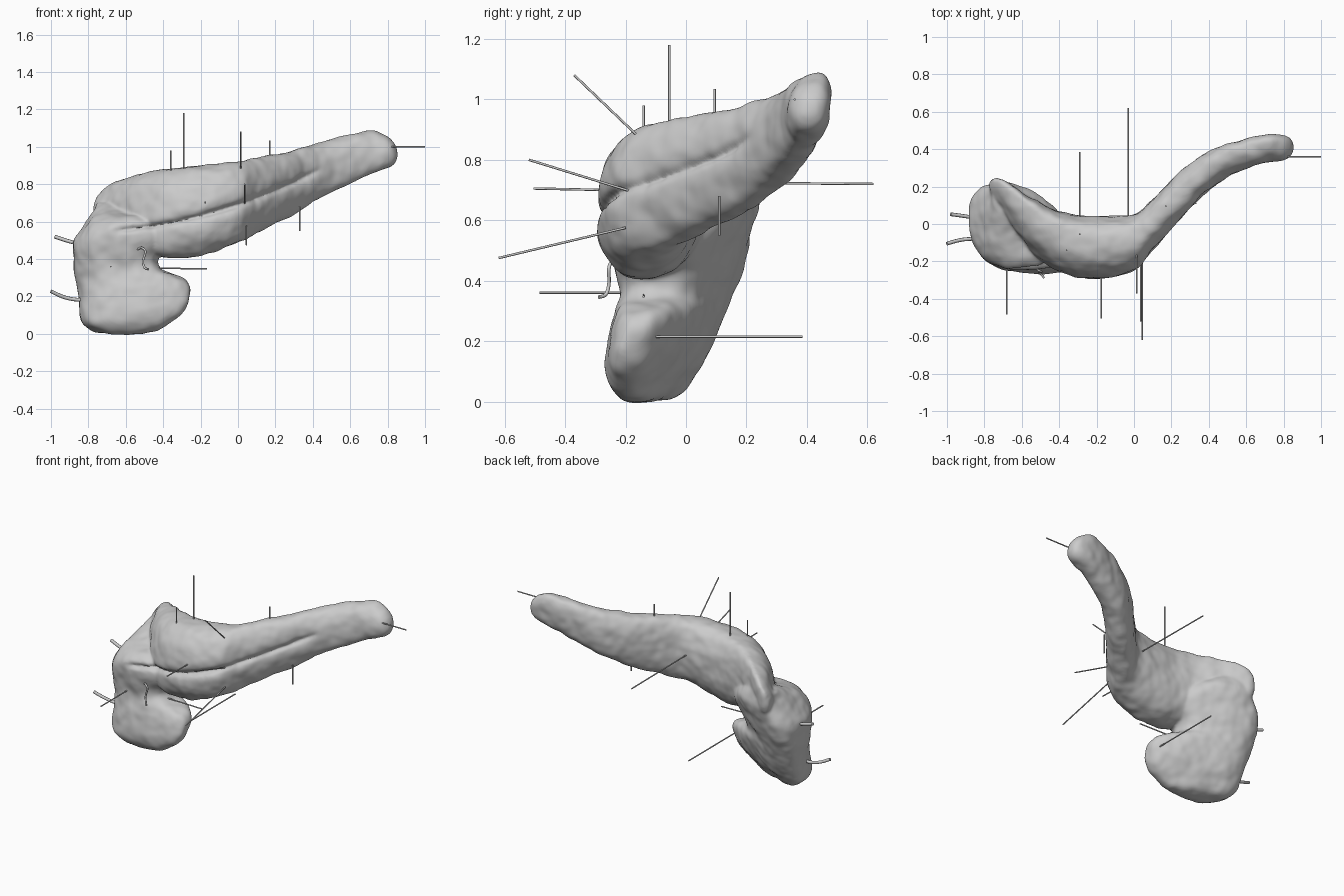
import bpy, bmesh, math


def spline(rows, steps):
    """Catmull-Rom interpolation of tuples."""
    out = []
    for i in range(len(rows) - 1):
        p = [rows[max(0, min(len(rows) - 1, i + k))] for k in (-1, 0, 1, 2)]
        for s in range(steps):
            t = s / steps
            out.append([0.5 * (2 * b + (c - a) * t + (2 * a - 5 * b + 4 * c - d) * t * t
                               + (3 * b - a - 3 * c + d) * t ** 3) for a, b, c, d in zip(*p)])
    return out + [list(rows[-1])]


def power(v, e):
    return math.copysign(abs(v) ** e, v)


def groove(x, z):
    """Depth of the long furrow on the front of the gland."""
    fade = max(0, min(1, (x + 0.68) / 0.12, (0.45 - x) / 0.12))
    d = z - (0.69 + 0.34 * x + 0.2 * x * x)
    return fade * (0.014 * math.exp(-(d / 0.04) ** 2) + 0.035 * math.exp(-(d / 0.012) ** 2))


def loft(bm, rings):
    vs = [[bm.verts.new(p) for p in r] for r in rings]
    n = len(vs[0])
    for a, b in zip(vs, vs[1:]):
        for i in range(n):
            bm.faces.new((a[i], a[(i + 1) % n], b[(i + 1) % n], b[i]))
    bm.faces.new(vs[0])
    bm.faces.new(vs[-1])


N = 120
ANGLES = [2 * math.pi * i / N for i in range(N)]

# body and tail: x, front y, back y, bottom z, top z
body = [(-0.77, 0.15, 0.22, 0.60, 0.69), (-0.74, 0.12, 0.235, 0.53, 0.75),
        (-0.68, 0.03, 0.215, 0.48, 0.80), (-0.55, -0.14, 0.13, 0.45, 0.85),
        (-0.4, -0.255, 0.065, 0.41, 0.88), (-0.2, -0.295, 0.04, 0.42, 0.90),
        (0.0, -0.25, 0.05, 0.49, 0.92), (0.1, -0.14, 0.135, 0.54, 0.94),
        (0.2, -0.03, 0.235, 0.59, 0.96), (0.3, 0.08, 0.32, 0.64, 0.985), (0.4, 0.18, 0.385, 0.70, 1.01),
        (0.55, 0.28, 0.44, 0.785, 1.055), (0.7, 0.33, 0.475, 0.85, 1.085),
        (0.78, 0.34, 0.475, 0.875, 1.065), (0.83, 0.36, 0.46, 0.905, 1.03), (0.85, 0.39, 0.43, 0.95, 0.99)]
# head: z, left x, right x, middle y, back and front half thickness
head = [(0.0, -0.68, -0.56, -0.14, 0.03, 0.03), (0.015, -0.77, -0.44, -0.14, 0.07, 0.075),
        (0.06, -0.835, -0.36, -0.135, 0.1, 0.115), (0.13, -0.85, -0.29, -0.12, 0.13, 0.14),
        (0.22, -0.85, -0.255, -0.095, 0.14, 0.155), (0.29, -0.865, -0.285, -0.07, 0.145, 0.16),
        (0.35, -0.875, -0.41, -0.04, 0.155, 0.175), (0.42, -0.88, -0.42, -0.025, 0.175, 0.2),
        (0.5, -0.875, -0.36, -0.02, 0.185, 0.225), (0.57, -0.83, -0.36, -0.01, 0.195, 0.235),
        (0.62, -0.795, -0.4, 0.02, 0.175, 0.2), (0.66, -0.77, -0.47, 0.07, 0.13, 0.12),
        (0.7, -0.755, -0.55, 0.12, 0.08, 0.06)]

bm = bmesh.new()
rings = []
for x, y0, y1, z0, z1 in spline(body, 8):
    ring = []
    # the section leans back, more so at both ends
    lean = 0.13 + 0.3 * max(0, min(1, (-0.3 - x) / 0.3)) + 0.12 * max(0, min(1, (x - 0.3) / 0.3))
    for a in ANGLES:
        c, s = math.cos(a), math.sin(a)
        z = (z0 + z1) / 2 + (z1 - z0) / 2 * power(s, 0.9)
        y = (y0 + y1) / 2 - (y1 - y0) / 2 * power(c, 0.85 if c > 0 else 0.75)
        y += lean * (z - (z0 + z1) / 2) * (1 - 0.6 * abs(c))
        ring.append((x, y + (groove(x, z) if c > 0 else 0), z))
    rings.append(ring)
loft(bm, rings)
rings = []
for z, x0, x1, ym, hb, hf in spline(head, 8):
    ring = []
    for a in ANGLES:
        c, s = math.cos(a), math.sin(a)
        dx = (x1 - x0) / 2 * power(c, 0.8)
        x = (x0 + x1) / 2 + dx
        # the front bulges evenly, the flat back slopes away to the left
        y = ym - 0.27 * dx + (hb * power(s, 0.7) if s > 0 else hf * power(s, 0.8))
        y += dx * (0.2 * max(0, -s) - 0.14 * max(0, s))
        ring.append((x, y + (groove(x, z) if s < 0 else 0), z))
    rings.append(ring)
loft(bm, rings)
bmesh.ops.recalc_face_normals(bm, faces=bm.faces)
me = bpy.data.meshes.new("gland")
bm.to_mesh(me)
bm.free()
gland = bpy.data.objects.new("gland", me)
bpy.context.collection.objects.link(gland)

# fuse the two parts, soften the joint and add slight lobes
rm = gland.modifiers.new("fuse", 'REMESH')
rm.mode = 'VOXEL'
rm.voxel_size = 0.009
rm.use_smooth_shade = True
sm = gland.modifiers.new("soften", 'SMOOTH')
sm.factor = 0.5
sm.iterations = 7
tex = bpy.data.textures.new("lobes", 'CLOUDS')
tex.noise_scale = 0.11
tex.noise_depth = 1
dp = gland.modifiers.new("lobes", 'DISPLACE')
dp.texture = tex
dp.texture_coords = 'LOCAL'
dp.strength = 0.018
dp.mid_level = 0.45


def tube(name, pts, r):
    cu = bpy.data.curves.new(name, 'CURVE')
    cu.dimensions = '3D'
    cu.bevel_depth = r
    cu.bevel_resolution = 2
    cu.use_fill_caps = True
    path = spline(pts, 6) if len(pts) > 2 else pts
    sp = cu.splines.new('POLY')
    sp.points.add(len(path) - 1)
    for p, co in zip(sp.points, path):
        p.co = (*co, 1)
    ob = bpy.data.objects.new(name, cu)
    bpy.context.collection.objects.link(ob)


# straight pointer pins
pins = [((0.82, 0.36, 1.0), (1.0, 0.36, 1.0)),
        ((-0.29, -0.055, 0.86), (-0.29, -0.055, 1.18)),
        ((-0.29, -0.1, 0.215), (-0.29, 0.385, 0.215)),
        ((-0.03, 0.0, 0.725), (-0.03, 0.62, 0.72)),
        ((-0.36, -0.14, 0.86), (-0.36, -0.14, 0.98)),
        ((0.17, 0.095, 0.93), (0.17, 0.095, 1.035)),
        ((0.015, -0.14, 0.86), (0.015, -0.37, 1.08)),
        ((0.035, -0.18, 0.695), (0.035, -0.52, 0.8)),
        ((0.045, -0.2, 0.575), (0.045, -0.62, 0.475)),
        ((-0.175, -0.26, 0.7), (-0.175, -0.505, 0.705)),
        ((0.33, 0.11, 0.68), (0.33, 0.11, 0.55)),
        ((-0.44, -0.14, 0.352), (-0.165, -0.14, 0.347)),
        ((-0.68, -0.18, 0.36), (-0.68, -0.485, 0.36))]
for i, p in enumerate(pins):
    tube("pin_%d" % (i + 1), p, 0.004)

# duct stubs on the left and the small vessel on the front
tube("upper_duct", [(-0.98, 0.052, 0.52), (-0.92, 0.044, 0.5), (-0.83, 0.03, 0.475)], 0.01)
tube("lower_duct", [(-1.0, -0.105, 0.228), (-0.94, -0.088, 0.2), (-0.88, -0.08, 0.185),
                    (-0.8, -0.08, 0.18)], 0.01)
tube("small_vessel", [(-0.54, -0.22, 0.45), (-0.515, -0.245, 0.46), (-0.495, -0.255, 0.44),
                      (-0.508, -0.255, 0.39), (-0.5, -0.265, 0.355), (-0.48, -0.288, 0.345)], 0.006)
